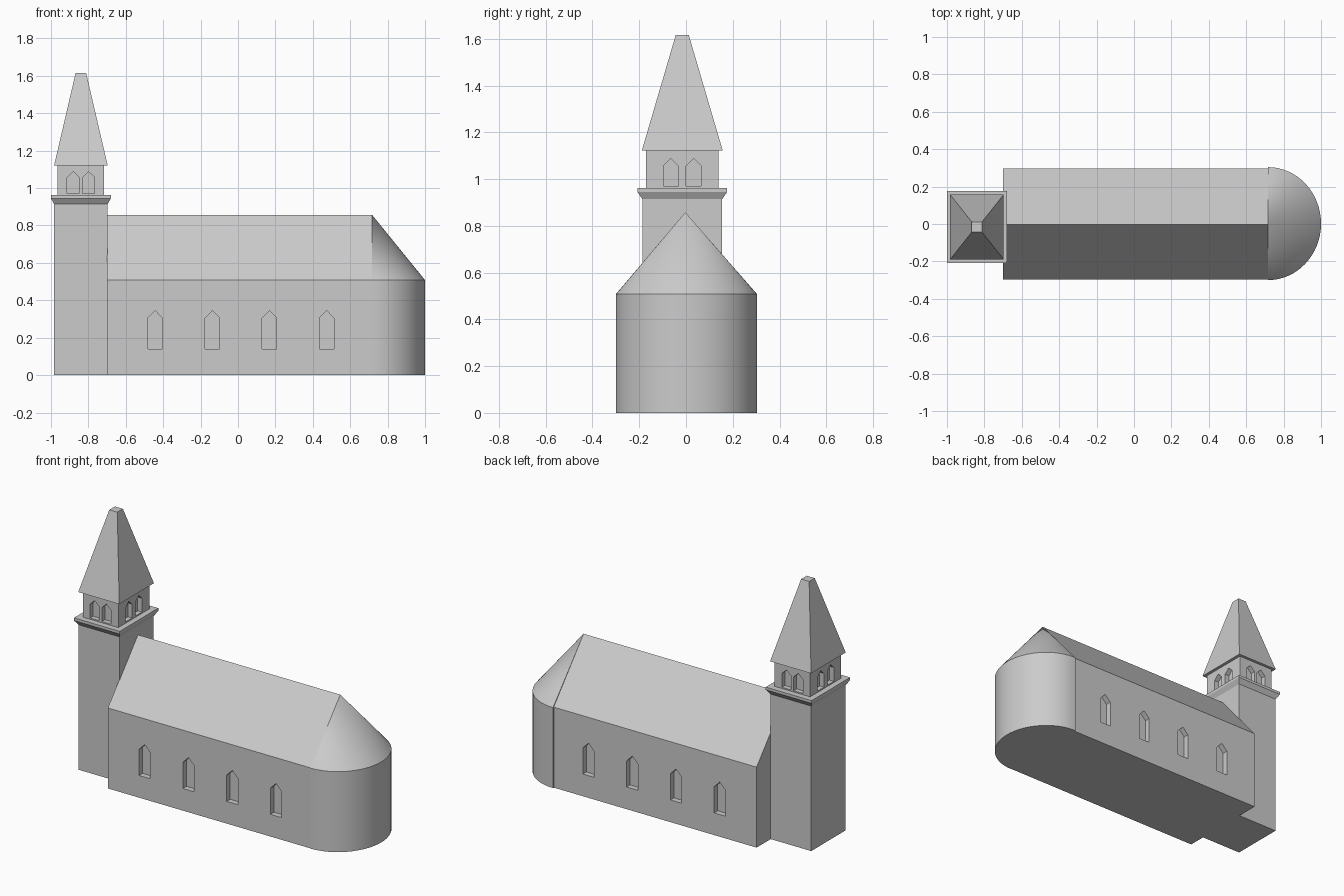
import bpy, bmesh, math
from mathutils import Matrix

if "Cube" in bpy.data.objects:
    bpy.data.objects.remove(bpy.data.objects["Cube"])

stone = bpy.data.materials.new("plain grey stone")
stone.diffuse_color = (0.6, 0.6, 0.6, 1)
stone.use_nodes = True
stone.node_tree.nodes["Principled BSDF"].inputs["Base Color"].default_value = stone.diffuse_color


def make(name, bm):
    bmesh.ops.recalc_face_normals(bm, faces=bm.faces)
    me = bpy.data.meshes.new(name)
    bm.to_mesh(me)
    bm.free()
    me.materials.append(stone)
    ob = bpy.data.objects.new(name, me)
    bpy.context.collection.objects.link(ob)
    return ob


def loft(name, rings):
    """Skin a stack of equal-length point rings and cap both ends."""
    bm = bmesh.new()
    vs = [[bm.verts.new(p) for p in r] for r in rings]
    n = len(vs[0])
    for a, b in zip(vs, vs[1:]):
        for i in range(n):
            j = (i + 1) % n
            bm.faces.new((a[i], a[j], b[j], b[i]))
    bm.faces.new(vs[0])
    bm.faces.new(vs[-1])
    return make(name, bm)


TX, TY = -0.84, -0.016   # tower centre


def rect(hx, hy, z):
    return [(TX + sx * hx, TY + sy * hy, z)
            for sx, sy in ((-1, -1), (1, -1), (1, 1), (-1, 1))]


def add_window(bm, u, w, z0, z1, z2, wall, depth, angle, centre):
    """Pointed prism cutting into a wall; angle 0 is the front wall."""
    prof = [(u - w, z0), (u + w, z0), (u + w, z1), (u, z2), (u - w, z1)]
    mat = Matrix.Translation((*centre, 0)) @ Matrix.Rotation(angle, 4, 'Z')
    new = [bm.verts.new((x, y, z)) for y in (-wall - 0.05, -wall + depth)
           for x, z in prof]
    bmesh.ops.transform(bm, matrix=mat, verts=new)
    a, b = new[:5], new[5:]
    bm.faces.new(a)
    bm.faces.new(b)
    for i in range(5):
        j = (i + 1) % 5
        bm.faces.new((a[i], a[j], b[j], b[i]))


def cut(ob, bm):
    cutter = make(ob.name + "_window_cutter", bm)
    cutter.hide_render = True
    mod = ob.modifiers.new("windows", 'BOOLEAN')
    mod.operation = 'DIFFERENCE'
    mod.solver = 'EXACT'
    mod.object = cutter
    bpy.context.view_layer.objects.active = ob
    bpy.ops.object.modifier_apply(modifier=mod.name)
    bpy.data.objects.remove(cutter)


# Nave: gabled profile run along x
gable = [(-0.298, 0), (0.296, 0), (0.296, 0.508), (-0.002, 0.857), (-0.298, 0.508)]
nave = loft("nave", [[(x, y, z) for y, z in gable] for x in (-0.7, 0.717)])
bm = bmesh.new()
for x in (-0.443, -0.137, 0.168, 0.474):
    add_window(bm, x, 0.039, 0.14, 0.305, 0.345, 0.298, 0.035, 0, (0, 0))
    add_window(bm, -x, 0.039, 0.14, 0.305, 0.345, 0.296, 0.035, math.pi, (0, 0))
cut(nave, bm)

# Apse: half-round wall with a half-cone roof
bm = bmesh.new()
N = 32
arc = [(0.716 + 0.284 * math.cos(t), 0.002 + 0.302 * math.sin(t))
       for t in (math.pi * (i / N - 0.5) for i in range(N + 1))]
low = [bm.verts.new((x, y, 0)) for x, y in arc]
top = [bm.verts.new((x, y, 0.508)) for x, y in arc]
apex = bm.verts.new((0.716, -0.003, 0.858))
for i in range(N):
    bm.faces.new((low[i], low[i + 1], top[i + 1], top[i]))
    bm.faces.new((top[i], top[i + 1], apex))
bm.faces.new(low)
bm.faces.new((low[0], top[0], apex, top[-1], low[-1]))
apse = make("apse", bm)
bpy.ops.object.select_all(action='DESELECT')
apse.select_set(True)
bpy.context.view_layer.objects.active = apse
bpy.ops.object.shade_smooth_by_angle(angle=math.radians(30))

# Tower shaft with flared cornice
loft("tower", [rect(0.143, 0.171, 0), rect(0.143, 0.171, 0.915),
               rect(0.16, 0.192, 0.945), rect(0.16, 0.192, 0.962)])

# Belfry with paired windows on all four sides
belfry = loft("belfry", [rect(0.124, 0.155, 0.962), rect(0.124, 0.155, 1.122)])
bm = bmesh.new()
for k in range(4):
    wall, off = ((0.155, 0.041), (0.124, 0.049))[k % 2]
    for s in (-1, 1):
        add_window(bm, s * off, 0.032, 0.97, 1.057, 1.088, wall, 0.03,
                   k * math.pi / 2, (TX, TY))
cut(belfry, bm)

# Spire: tapered roof with a small flat top
loft("spire", [rect(0.143, 0.173, 1.122), rect(0.028, 0.028, 1.616)])
